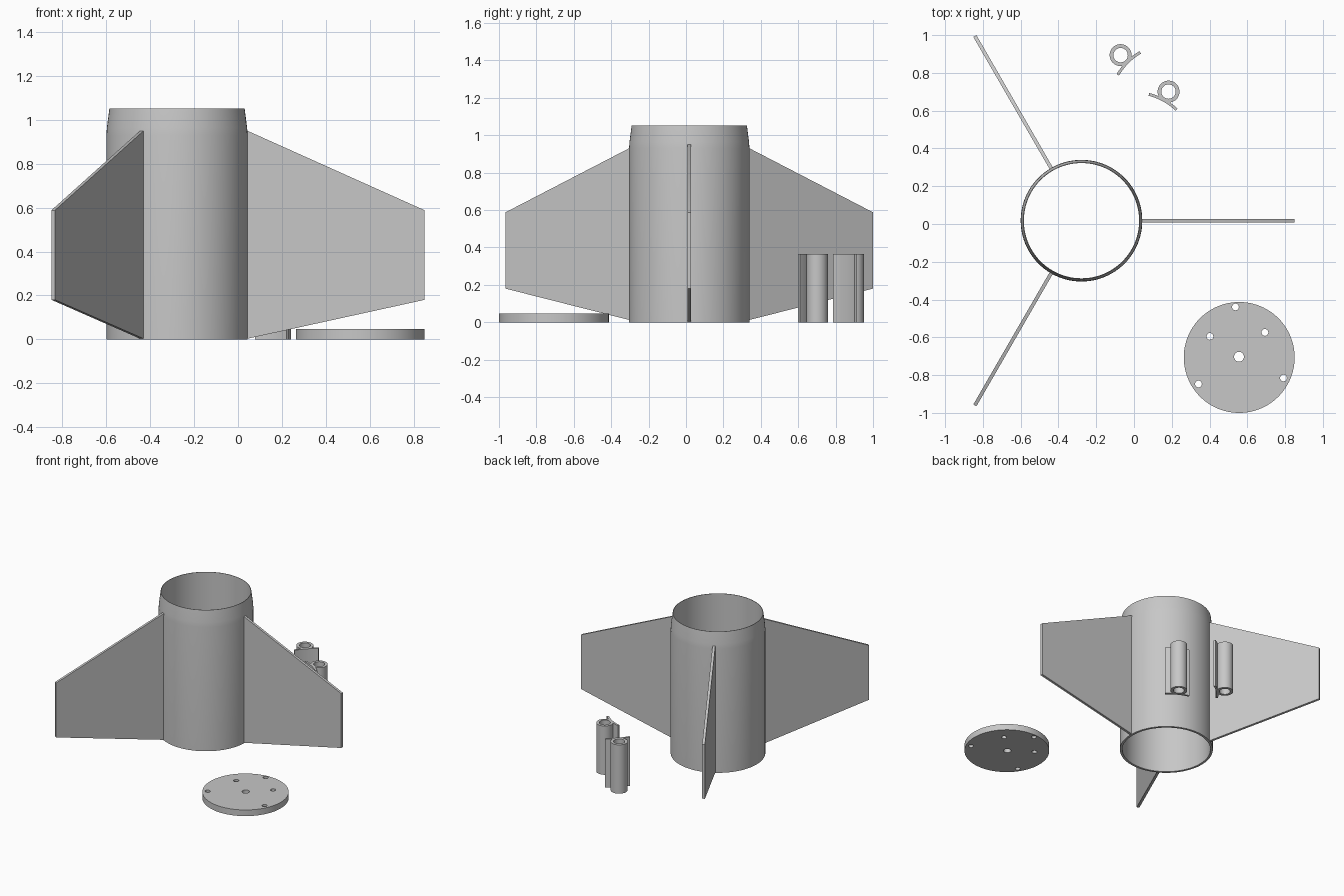
import bpy, bmesh, math
from mathutils import Matrix

if "Cube" in bpy.data.objects:
    bpy.data.objects.remove(bpy.data.objects["Cube"])

grey = bpy.data.materials.new("plain grey")
grey.diffuse_color = (0.57, 0.57, 0.57, 1)
grey.use_nodes = True
grey.node_tree.nodes["Principled BSDF"].inputs["Base Color"].default_value = grey.diffuse_color

CX, CY = -0.278, 0.0175      # body tube axis
BODY_R = 0.322


def finish(obj):
    """Clean the mesh, colour it and smooth its rounded sides."""
    bm = bmesh.new()
    bm.from_mesh(obj.data)
    bmesh.ops.remove_doubles(bm, verts=bm.verts, dist=1e-5)
    bmesh.ops.recalc_face_normals(bm, faces=bm.faces)
    bm.to_mesh(obj.data)
    bm.free()
    obj.data.materials.clear()
    obj.data.materials.append(grey)
    bpy.ops.object.select_all(action='DESELECT')
    obj.select_set(True)
    bpy.context.view_layer.objects.active = obj
    bpy.ops.object.shade_smooth_by_angle(angle=math.radians(30))


def ring(cx, cy, r, n=48):
    return [(cx + r * math.cos(2 * math.pi * i / n),
             cy + r * math.sin(2 * math.pi * i / n)) for i in range(n)]


def prism(name, outlines, depth, matrix):
    """Extrude a flat outline, with inner outlines as holes, about its plane."""
    curve = bpy.data.curves.new(name, 'CURVE')
    curve.dimensions = '2D'
    curve.fill_mode = 'BOTH'
    curve.extrude = depth / 2
    for pts in outlines:
        s = curve.splines.new('POLY')
        s.points.add(len(pts) - 1)
        for p, (x, y) in zip(s.points, pts):
            p.co = (x, y, 0, 1)
        s.use_cyclic_u = True
    obj = bpy.data.objects.new(name, curve)
    bpy.context.collection.objects.link(obj)
    bpy.ops.object.select_all(action='DESELECT')
    obj.select_set(True)
    bpy.context.view_layer.objects.active = obj
    bpy.ops.object.convert(target='MESH')
    obj = bpy.context.view_layer.objects.active
    obj.matrix_world = matrix
    finish(obj)
    return obj


def lathe(name, profile, n, location):
    """Spin a closed (radius, height) profile round the z axis."""
    bm = bmesh.new()
    cols = []
    for i in range(n):
        a = 2 * math.pi * i / n
        cols.append([bm.verts.new((r * math.cos(a), r * math.sin(a), z))
                     for r, z in profile])
    m = len(profile)
    for i in range(n):
        a, b = cols[i], cols[(i + 1) % n]
        for j in range(m):
            k = (j + 1) % m
            bm.faces.new((a[j], b[j], b[k], a[k]))
    mesh = bpy.data.meshes.new(name)
    bm.to_mesh(mesh)
    bm.free()
    obj = bpy.data.objects.new(name, mesh)
    obj.location = location
    bpy.context.collection.objects.link(obj)
    finish(obj)


# Open body tube with a tapered top lip
lathe("body_tube",
      [(BODY_R, 0), (BODY_R, 0.93), (0.3195, 0.965), (0.308, 1.053),
       (0.305, 1.053), (0.305, 0)], 96, (CX, CY, 0))

# Three swept fins, evenly spaced round the tube
fin_outline = [(0.316, 0.003), (BODY_R, 0.003), (1.129, 0.18),
               (1.129, 0.588), (BODY_R, 0.95), (0.316, 0.95)]
for i in range(3):
    prism(f"fin_{i + 1}", [fin_outline], 0.019,
          Matrix.Translation((CX, CY, 0))
          @ Matrix.Rotation(i * 2 * math.pi / 3, 4, 'Z')
          @ Matrix.Rotation(math.pi / 2, 4, 'X'))

# Flat disc with a centre hole and five small holes
small_holes = [(0.537, -0.439), (0.693, -0.574), (0.402, -0.595),
               (0.341, -0.847), (0.791, -0.815)]
prism("drilled_disc",
      [ring(0.557, -0.7065, 0.2935, 96), ring(0.556, -0.703, 0.026, 32)]
      + [ring(x, y, 0.018, 24) for x, y in small_holes],
      0.046, Matrix.Translation((0, 0, 0.023)))

# Two guide tubes, each on a curved saddle that matches the body
H = 0.366
ARC_D, ARC_IN, ARC_OUT = 0.382, BODY_R, 0.337
HALF = math.radians(14.8)
steps = [math.pi - HALF + 2 * HALF * i / 12 for i in range(13)]


def arc(r, angles):
    return [(ARC_D + r * math.cos(a), r * math.sin(a)) for a in angles]


saddle = arc(ARC_OUT, steps) + arc(ARC_IN, steps[::-1])
for i, (x, y, turn) in enumerate([(-0.071, 0.894, -45), (0.183, 0.701, -119)]):
    place = (Matrix.Translation((x, y, H / 2))
             @ Matrix.Rotation(math.radians(turn), 4, 'Z'))
    prism(f"guide_tube_{i + 1}", [ring(0, 0, 0.058), ring(0, 0, 0.038)], H, place)
    prism(f"guide_saddle_{i + 1}", [saddle], H, place)
